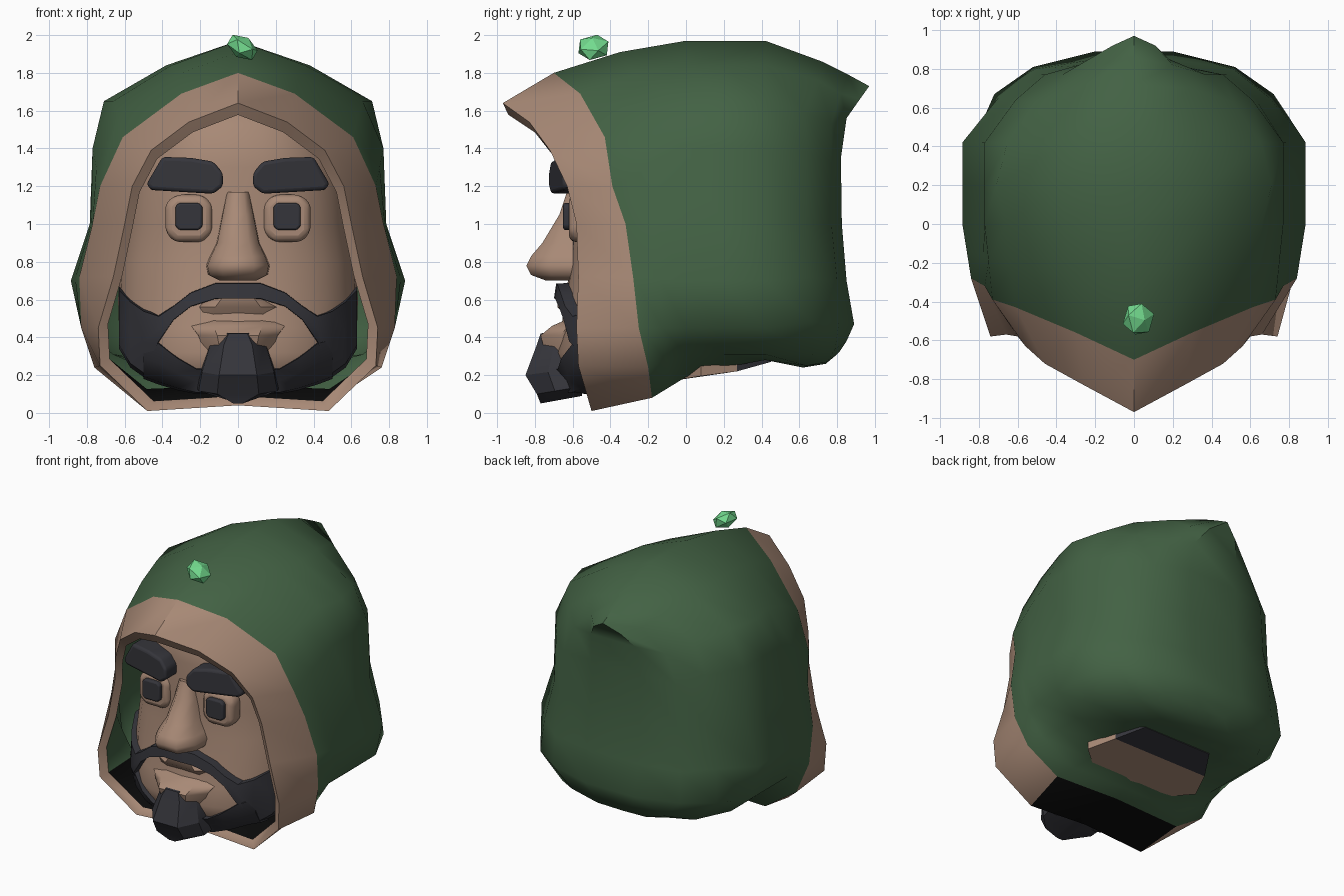
import bpy, bmesh, math
from mathutils import Vector, Euler

cube = bpy.data.objects.get("Cube")
if cube:
    bpy.data.objects.remove(cube)


def material(name, rgb):
    m = bpy.data.materials.new(name)
    m.use_nodes = True
    m.diffuse_color = (*rgb, 1)
    m.node_tree.nodes["Principled BSDF"].inputs["Base Color"].default_value = (*rgb, 1)
    return m


SKIN = material("warm tan", (.39, .25, .18))
GREEN = material("forest green", (.056, .122, .058))
DARK = material("charcoal hair", (.035, .035, .043))
BLACK = material("black lining", (.003, .003, .003))
GEM = material("bright gem green", (.17, .7, .27))


def build(name, bm, mats, angle=40, bevel=0):
    """Turn a bmesh into a shaded object."""
    bmesh.ops.remove_doubles(bm, verts=bm.verts, dist=.0005)
    bmesh.ops.recalc_face_normals(bm, faces=bm.faces)
    mesh = bpy.data.meshes.new(name)
    bm.to_mesh(mesh)
    bm.free()
    ob = bpy.data.objects.new(name, mesh)
    bpy.context.collection.objects.link(ob)
    for m in mats:
        mesh.materials.append(m)
    if bevel:
        mod = ob.modifiers.new("bevel", "BEVEL")
        mod.width = bevel
        mod.segments = 3
    if angle:
        bpy.ops.object.select_all(action="DESELECT")
        ob.select_set(True)
        bpy.context.view_layer.objects.active = ob
        bpy.ops.object.shade_smooth_by_angle(angle=math.radians(angle))


def loft(bm, rings, caps=True, rule=None):
    """Skin closed rings of equal length; rule(ring, segment) gives the material."""
    vs = [[bm.verts.new(p) for p in r] for r in rings]
    n = len(vs[0])
    for i in range(len(vs) - 1):
        for j in range(n):
            k = (j + 1) % n
            f = bm.faces.new((vs[i][j], vs[i][k], vs[i + 1][k], vs[i + 1][j]))
            f.material_index = rule(i, j) if rule else 0
    if caps:
        bm.faces.new(vs[0])
        bm.faces.new(vs[-1])
    return vs


# Hood: half outlines run from the crown, down the side, to the bottom centre
front = [(0, -.97, 1.64), (.26, -.83, 1.54), (.46, -.72, 1.39), (.56, -.63, 1.2), (.6, -.58, 1),
         (.66, -.57, .72), (.74, -.58, .45), (.73, -.57, .25), (.48, -.5, .01), (0, -.5, .04)]
band = [(0, -.7, 1.8), (.3, -.56, 1.69), (.61, -.43, 1.46), (.73, -.39, 1.2), (.77, -.32, 1),
        (.84, -.28, .72), (.83, -.25, .45), (.76, -.2, .24), (.52, -.18, .08), (0, -.18, .1)]
outline = [(0, 1.97), (.38, 1.84), (.71, 1.65), (.77, 1.4), (.785, 1),
           (.885, .7), (.83, .45), (.66, .31), (.38, .24), (0, .24)]


def cross(y, shoulder, drop):
    """Outline at depth y with narrowed shoulders and a shifted underside."""
    return [(x * (shoulder if z > 1.5 else 1), y, z + (drop if z < .3 else 0)) for x, z in outline]


taper = [(0, .72, 1.86), (.28, .7, 1.76), (.51, .63, 1.59), (.61, .64, 1.38), (.63, .64, 1),
         (.7, .65, .72), (.72, .67, .48), (.54, .67, .31), (.3, .64, .25), (0, .62, .24)]
back = [(0, .86, 1.79), (.2, .82, 1.69), (.37, .77, 1.53), (.46, .77, 1.32), (.48, .77, 1),
        (.51, .8, .7), (.52, .81, .48), (.38, .79, .34), (.2, .75, .27), (0, .74, .26)]
spine = [(0, .97, 1.73), (.11, .92, 1.66), (.18, .85, 1.56), (.2, .82, 1.35), (.2, .825, 1),
         (.2, .85, .7), (.2, .89, .47), (.16, .85, .38), (.1, .81, .32), (0, .8, .31)]


def inset(half, s, dy):
    return [(x * s, y + dy, .75 + (z - .75) * s) for x, y, z in half]


def swell(a, b):
    """Halfway outline, raised a little along the crown."""
    return [((p[0] + q[0]) / 2, (p[1] + q[1]) / 2, (p[2] + q[2]) / 2 + .025 * (p[2] > 1.3))
            for p, q in zip(a, b)]


def whole(half):
    return half + [(-x, y, z) for x, y, z in half[-2:0:-1]]


middle = cross(0, .93, -.05)
halves = [inset(band, .93, 0), inset(front, .93, .03), front, band, swell(band, middle),
          middle, cross(.2, 1, 0), cross(.42, .92, .04), taper, back, spine]


def hood_rule(i, j):
    if i == 1:
        return 1
    if (i == 0 and j in range(7, 11)) or (i == 2 and j in (8, 9)):
        return 2
    return 1 if i == 2 else 0


bm = bmesh.new()
last = loft(bm, [whole(h) for h in halves], False, hood_rule)[-1]
n = len(last)
for j in range(n // 2):
    a, b = last[j], last[j + 1]
    c, d = last[-j - 1], last[-j]
    bm.faces.new([a, b] + ([c] if c is not b else []) + ([d] if j else []))
build("hood", bm, [GREEN, SKIN, BLACK], 50)

# Head: super-elliptic sections as height, half width, front, rear
HEAD = [(.15, .38, -.6, -.1), (.22, .52, -.66, .1), (.32, .6, -.69, .4), (.45, .63, -.66, .5),
        (.6, .635, -.64, .5), (.8, .62, -.61, .5), (1, .59, -.6, .5), (1.3, .57, -.61, .5),
        (1.5, .5, -.58, .45), (1.64, .34, -.46, .3), (1.7, .15, -.25, .1)]
POWER = 2.3


def section(z):
    z = min(max(z, HEAD[0][0]), HEAD[-1][0])
    for a, b in zip(HEAD, HEAD[1:]):
        if z <= b[0]:
            t = (z - a[0]) / (b[0] - a[0])
            return [p + (q - p) * t for p, q in zip(a, b)][1:]


def face_y(x, z):
    w, f, r = section(z)
    q = min(abs(x) / w, .97)
    return (f + r) / 2 - (r - f) / 2 * (1 - q ** POWER) ** (1 / POWER)


def power(c):
    return math.copysign(abs(c) ** (2 / POWER), c)


bm = bmesh.new()
angles = [math.tau * k / 32 for k in range(32)]
loft(bm, [[(w * power(math.cos(a)), (f + r) / 2 + (r - f) / 2 * power(math.sin(a)), z)
           for a in angles] for z, w, f, r in HEAD])
build("head", bm, [SKIN], 60)


# Neck stub and the hair at the nape, both with sloping undersides
def stub(name, mat, half):
    bm = bmesh.new()
    ring = half + [(-x, y, z) for x, y, z in half[::-1]]
    loft(bm, [ring, [(x, y, .6) for x, y, z in ring]])
    build(name, bm, [mat], 30)


stub("neck", SKIN, [(.2, -.14, .16), (.47, .08, .195), (.39, .27, .22)])
stub("nape_hair", DARK, [(.39, .27, .22), (.28, .45, .27)])


def wedge(name, mat, rows, rear_y, angle=45, rise=0):
    """Protruding feature lofted over rows of height, half width, front."""
    bm = bmesh.new()
    rings = []
    for z, w, f in rows:
        half = [(w, rear_y, z + rise), (w * .95, f * .6 + rear_y * .4, z + rise * .4), (w * .5, f, z)]
        rings.append(half + [(-x, y, h) for x, y, h in half[::-1]])
    loft(bm, rings)
    build(name, bm, [mat], angle)


wedge("nose", SKIN, [(1.17, .06, -.63), (1.05, .085, -.67), (.9, .115, -.76), (.83, .15, -.82),
                     (.78, .17, -.845), (.73, .16, -.82), (.7, .1, -.74)], -.55, 60)
wedge("upper_lip", SKIN, [(.64, .12, -.68), (.56, .24, -.68), (.5, .28, -.62)], -.5)
wedge("lower_lip", SKIN, [(.5, .26, -.62), (.46, .26, -.71), (.41, .22, -.77), (.3, .18, -.74)], -.5)
wedge("goatee", DARK, [(.42, .1, -.77), (.36, .15, -.79), (.2, .2, -.85), (.1, .22, -.79),
                       (.05, .05, -.77)], -.55, 25, .04)


# Beard strips follow the face surface as x, upper and lower height
def strip(name, rows, lift):
    bm = bmesh.new()
    rings = []
    for x, top, low in rows:
        ring = []
        for k, out in ((0, -.06), (.06, lift), (.5, lift), (.94, lift), (1, -.06)):
            z = top + (low - top) * k
            ring.append((x, face_y(x, z) - out, z))
        rings.append(ring)
    loft(bm, rings)
    build(name, bm, [DARK], 40)


def mirrored(rows):
    return [(-x, a, b) for x, a, b in rows[::-1] if x > 0] + rows


strip("moustache", mirrored([(0, .69, .6), (.12, .69, .6), (.25, .64, .56), (.34, .57, .49),
                             (.42, .52, .37), (.5, .56, .19), (.57, .61, .24), (.63, .67, .34)]), .06)
jaw = [(.15, .24, .1), (.22, .24, .1), (.32, .3, .12), (.42, .38, .15), (.5, .4, .18)]
for side, label in ((1, "left"), (-1, "right")):
    strip(label + "_jaw_beard", [(side * x, a, b) for x, a, b in jaw], .04)


# Eyebrows and eyes
def plate(name, mat, points, y0, y1, bevel, slant=0):
    bm = bmesh.new()
    loft(bm, [[(x, y + slant * (abs(x) - .1), z) for x, z in points] for y in (y0, y1)])
    build(name, bm, [mat], 60, bevel)


def rounded(cx, cz, w, h, cut):
    corner = [(w - cut, h), (w, h - cut), (w, cut - h), (w - cut, -h)]
    return [(cx + x, cz + z) for x, z in corner + [(-x, z) for x, z in corner[::-1]]]


brow = [(.08, 1.27), (.13, 1.33), (.25, 1.35), (.4, 1.355), (.485, 1.21),
        (.46, 1.18), (.3, 1.17), (.13, 1.16), (.08, 1.2)]
for side, label in ((1, "left"), (-1, "right")):
    plate(label + "_eyebrow", DARK, [(side * x, z) for x, z in brow], -.5, -.725, .025, .2)
    plate(label + "_eye_socket", SKIN, rounded(side * .26, 1.03, .125, .125, .05), -.5, -.62, .04)
    plate(label + "_eye", DARK, rounded(side * .26, 1.04, .072, .072, .02), -.56, -.65, .012)

# Floating gem
bm = bmesh.new()
bmesh.ops.create_icosphere(bm, subdivisions=1, radius=.092)
turn = Euler((.3, .5, .4)).to_matrix()
for v in bm.verts:
    v.co = turn @ Vector((v.co.x, v.co.y, v.co.z * .65)) + Vector((.023, -.49, 1.935))
build("gem", bm, [GEM], 0)
